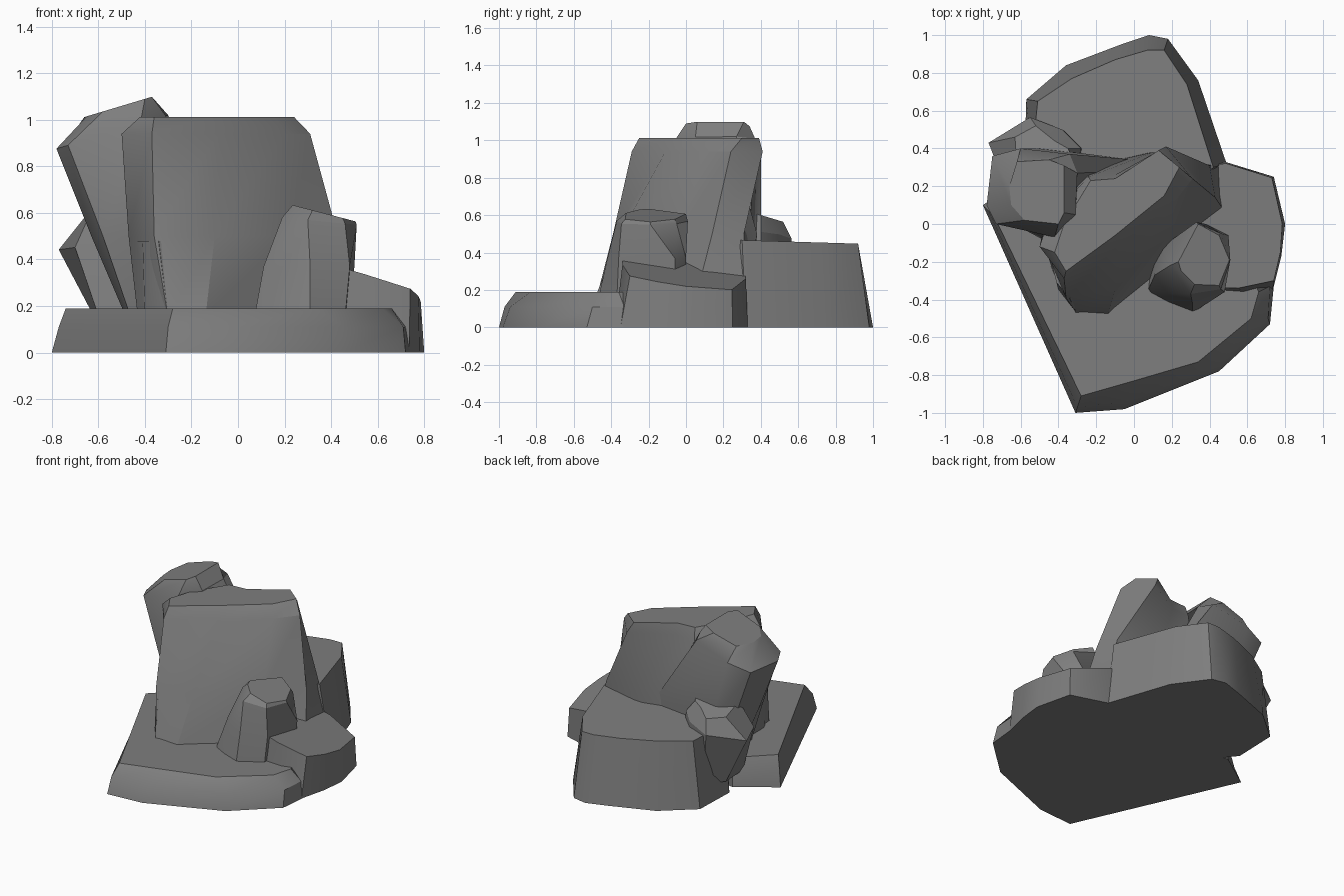
import bpy, bmesh, math

stone = bpy.data.materials.new("grey stone")
stone.diffuse_color = (0.21, 0.21, 0.21, 1)


def rock(name, *rings):
    """Loft a rock through outlines; each ring is ((z0, slope_x, slope_y), [(x, y), ...])."""
    bm = bmesh.new()
    loops = [[bm.verts.new((x, y, z + sx * x + sy * y)) for x, y in pts]
             for (z, sx, sy), pts in rings]
    n = len(loops[0])
    for lo, hi in zip(loops, loops[1:]):
        for i in range(n):
            j = (i + 1) % n
            bm.faces.new((lo[i], lo[j], hi[j], hi[i]))
    bm.faces.new(loops[0][::-1])
    bm.faces.new(loops[-1])
    bmesh.ops.recalc_face_normals(bm, faces=bm.faces)
    me = bpy.data.meshes.new(name)
    bm.to_mesh(me)
    bm.free()
    me.materials.append(stone)
    me.shade_smooth()
    me.set_sharp_from_angle(angle=math.radians(30))
    ob = bpy.data.objects.new(name, me)
    bpy.context.collection.objects.link(ob)
    return ob


# Low slab along the front
rock("front_slab",
     ((0, 0, 0), [(-.80, .10), (-.31, -1.0), (-.05, -.98), (.45, -.78),
                  (.72, -.53), (.74, -.33), (.45, .15), (-.55, .27)]),
     ((.11, 0, 0), [(-.77, .07), (-.30, -.97), (-.04, -.94), (.45, -.75),
                    (.71, -.50), (.72, -.33), (.45, .15), (-.55, .27)]),
     ((.19, 0, 0), [(-.74, .04), (-.28, -.91), (.0, -.83), (.34, -.73),
                    (.62, -.50), (.66, -.36), (.45, .15), (-.5, .27)]))

# Sloping slab on the right
rock("right_slab",
     ((0, 0, 0), [(.2, -.35), (.62, -.38), (.735, -.35), (.78, -.17),
                  (.80, 0), (.74, .25), (.48, .33), (.2, .3)]),
     ((.447, -.29, -.14), [(.2, -.33), (.55, -.34), (.74, -.30), (.775, -.15),
                           (.785, 0), (.73, .245), (.49, .32), (.2, .3)]))

# Broad block at the back
rock("back_block",
     ((0, 0, 0), [(.40, .20), (.49, .32), (.34, .76), (.18, .98), (.08, 1.0),
                  (-.07, .95), (-.36, .84), (-.57, .66), (-.58, .35), (-.3, 0)]),
     ((.475, 0, -.03), [(.30, .20), (.42, .30), (.28, .74), (.16, .92), (.07, .92),
                        (-.10, .87), (-.33, .77), (-.51, .65), (-.54, .35), (-.3, 0)]))

# Tall central column with a wide flat front
rock("main_column",
     ((.15, 0, 0), [(-.30, -.48), (-.14, -.49), (.22, -.20), (.49, .05), (.47, .32),
                    (-.10, .35), (-.25, .30), (-.43, .10), (-.43, -.25)]),
     ((.50, 0, 0), [(-.36, -.39), (-.10, -.35), (.22, -.03), (.43, .14), (.40, .31),
                    (.10, .38), (-.25, .30), (-.45, .10), (-.47, -.12)]),
     ((.94, 0, 0), [(-.37, -.29), (-.08, -.11), (.20, .10), (.31, .24), (.17, .41),
                    (-.10, .26), (-.24, .25), (-.45, .03), (-.50, -.12)]),
     ((1.013, 0, 0), [(-.36, -.25), (-.10, -.06), (.16, .15), (.24, .30), (.13, .39),
                      (-.10, .24), (-.23, .23), (-.37, 0), (-.42, -.15)]))

# Small ledge at the foot of the main column
rock("front_ledge",
     ((.15, 0, 0), [(-.41, -.25), (-.40, -.35), (-.30, -.48), (-.25, -.45), (-.25, -.25)]),
     ((.48, 0, 0), [(-.45, -.15), (-.41, -.31), (-.34, -.395), (-.28, -.37), (-.28, -.2)]))

# Column leaning out to the left
rock("leaning_column",
     ((.15, 0, 0), [(-.46, -.05), (-.40, -.10), (-.20, .05), (.05, .25),
                    (.08, .33), (-.38, .40), (-.45, .33), (-.48, .10)]),
     ((.50, 0, 0), [(-.58, -.03), (-.45, -.10), (-.30, .05), (-.02, .28),
                    (.0, .34), (-.48, .40), (-.60, .33), (-.63, .10)]),
     ((1.11, .3, 0), [(-.73, 0), (-.42, -.07), (-.31, .05), (-.30, .27),
                      (-.34, .37), (-.60, .40), (-.75, .36), (-.78, .10)]),
     ((1.21, .3, 0), [(-.58, .02), (-.40, 0), (-.37, .06), (-.37, .31),
                      (-.45, .34), (-.62, .33), (-.66, .20), (-.65, .10)]))

# Small rock on the back left
rock("back_left_rock",
     ((.10, 0, 0), [(-.58, .20), (-.30, .20), (-.25, .40), (-.36, .48), (-.50, .52), (-.59, .40)]),
     ((.55, .14, 0), [(-.70, .25), (-.30, .25), (-.28, .40), (-.38, .50), (-.55, .565), (-.77, .43)]),
     ((.72, 0, -.3), [(-.62, .30), (-.30, .30), (-.35, .40), (-.42, .44), (-.52, .52), (-.63, .46)]))

# Small rock on the front right
rock("front_right_rock",
     ((.15, 0, 0), [(.07, -.36), (.18, -.42), (.31, -.47), (.46, -.37),
                    (.48, -.05), (.35, 0), (.10, -.10)]),
     ((.37, 0, 0), [(.11, -.27), (.18, -.37), (.31, -.42), (.48, -.36),
                    (.50, -.06), (.38, 0), (.15, -.12)]),
     ((.60, -.1, 0), [(.19, -.22), (.24, -.29), (.30, -.37), (.46, -.345),
                      (.51, -.19), (.46, -.05), (.33, .01)]),
     ((.695, -.26, 0), [(.235, -.20), (.25, -.25), (.32, -.32), (.45, -.325),
                        (.505, -.19), (.45, -.06), (.34, 0)]))
